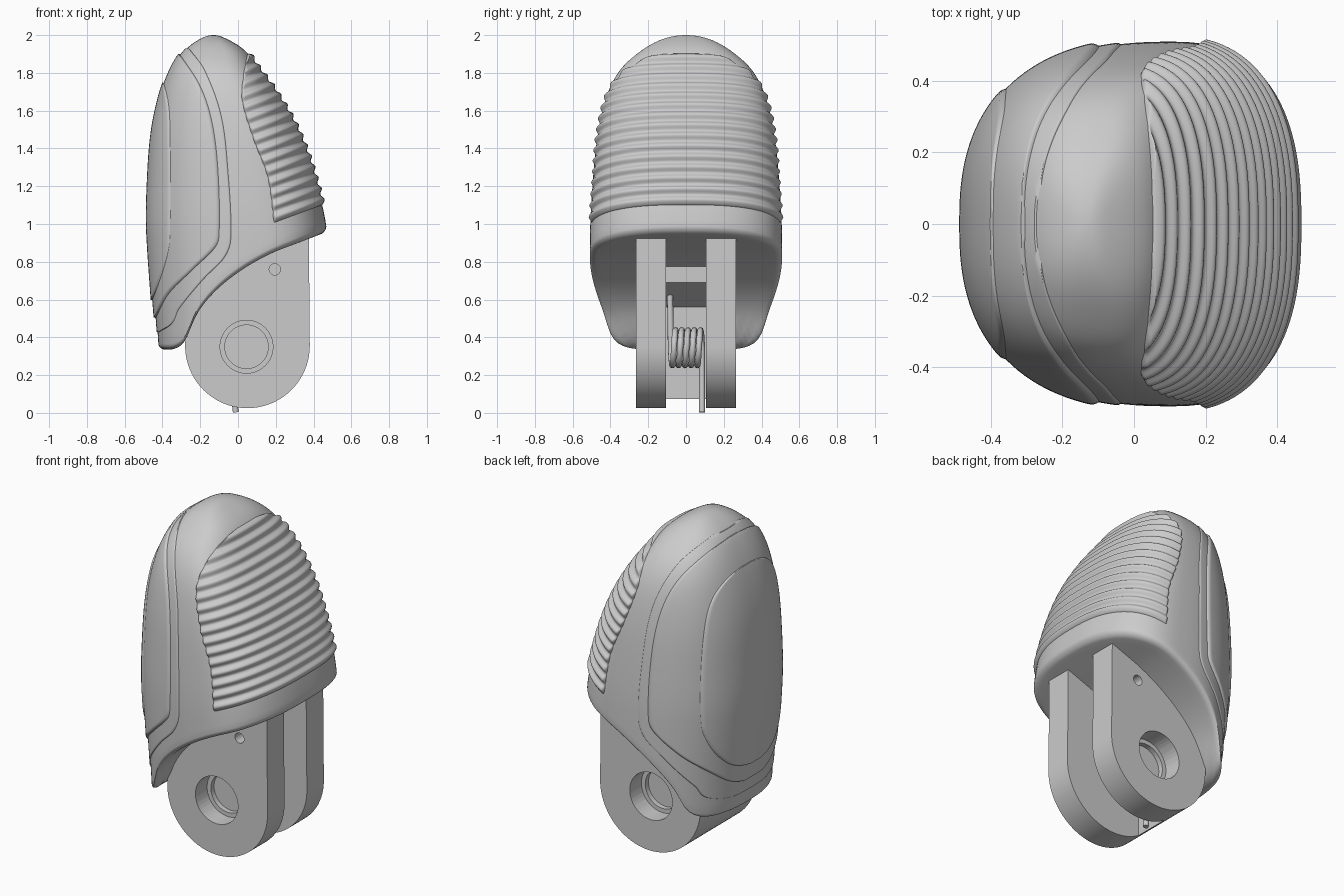
import bpy, bmesh, math
from mathutils import Vector

if "Cube" in bpy.data.objects:
    bpy.data.objects.remove(bpy.data.objects["Cube"])

grey = bpy.data.materials.new("plain_grey")
grey.use_nodes = True
colour = (0.6, 0.6, 0.6, 1)
grey.diffuse_color = colour
grey.node_tree.nodes["Principled BSDF"].inputs["Base Color"].default_value = colour


def interp(keys, t):
    """Smooth curve through (t, value, ...) keys."""
    keys = sorted(keys)
    t = min(max(t, keys[0][0]), keys[-1][0])
    i = 0
    while i < len(keys) - 2 and t > keys[i + 1][0]:
        i += 1
    a, b = keys[i], keys[i + 1]
    p, n = keys[max(i - 1, 0)], keys[min(i + 2, len(keys) - 1)]
    d = b[0] - a[0]
    f = (t - a[0]) / d
    out = []
    for k in range(1, len(a)):
        m0 = (b[k] - p[k]) / (b[0] - p[0]) * d
        m1 = (n[k] - a[k]) / (n[0] - a[0]) * d
        out.append((2*f**3 - 3*f**2 + 1) * a[k] + (f**3 - 2*f**2 + f) * m0
                   + (3*f**2 - 2*f**3) * b[k] + (f**3 - f**2) * m1)
    return out


# Body sections: height, left x, right x, half depth
SECTIONS = [(2, -.13, -.13, 0), (1.98, -.2, -.06, .12), (1.915, -.285, .04, .24),
            (1.82, -.345, .11, .345), (1.69, -.395, .205, .415), (1.475, -.44, .325, .465),
            (1.2, -.46, .42, .495), (.95, -.462, .472, .508), (.34, -.42, .5, .508)]
SECTIONS = [(math.sqrt(2 - s[0]), *s[1:]) for s in SECTIONS]
LOWER_EDGE = [(-.42, .336), (-.336, .34), (-.28, .384), (-.22, .52), (-.125, .64),
              (.01, .75), (.167, .84), (.326, .903), (.475, .96)]
POWER = 2.5


def section(z):
    left, right, depth = interp(SECTIONS, math.sqrt(max(2 - z, 0)))
    mid = left + .6 * (right - left)
    return mid, max(mid - left, 1e-4), max(right - mid, 1e-4), max(depth, 1e-4)


def skin(phi, z):
    """Point on the body at a given angle and height."""
    mid, left, right, depth = section(z)
    c, s = math.cos(phi), math.sin(phi)
    r = (abs(c / (right if c > 0 else left))**POWER + abs(s / depth)**POWER)**(-1 / POWER)
    return Vector((mid + r * c, r * s, z))


def skin_normal(phi, z):
    e = .004
    u = skin(phi + e, z) - skin(phi - e, z)
    v = skin(phi, z + e) - skin(phi, z - e)
    return u.cross(v).normalized()


def finish(name, bm, angle=40):
    mesh = bpy.data.meshes.new(name)
    bm.to_mesh(mesh)
    bm.free()
    ob = bpy.data.objects.new(name, mesh)
    bpy.context.collection.objects.link(ob)
    mesh.materials.append(grey)
    smooth(ob, angle)
    return ob


def smooth(ob, angle):
    bpy.ops.object.select_all(action='DESELECT')
    ob.select_set(True)
    bpy.context.view_layer.objects.active = ob
    bpy.ops.object.shade_smooth_by_angle(angle=math.radians(angle))


def grid(name, rows, angle=40):
    """Surface from rows of points, merged where they meet."""
    bm = bmesh.new()
    vs = [[bm.verts.new(p) for p in row] for row in rows]
    for a, b in zip(vs, vs[1:]):
        for i in range(len(a) - 1):
            bm.faces.new((a[i], a[i + 1], b[i + 1], b[i]))
    bmesh.ops.remove_doubles(bm, verts=bm.verts, dist=1e-5)
    return finish(name, bm, angle)


# Body shell with a rounded, sweeping lower rim
def lower(x):
    return interp(LOWER_EDGE, x)[0]


RIM = .03
columns = []
for i in range(129):
    phi = math.tau * i / 128
    z0 = .7
    for _ in range(25):
        z0 = .5 * z0 + .5 * (lower(skin(phi, z0).x) + RIM)
    base = skin(phi, z0)
    col = []
    turns = [math.pi / 2 * k / 6 for k in range(6)]
    steps = [(k / 12 * .93, 0) for k in range(12)]
    steps += [(1 - .07 * (1 - math.sin(t)), RIM * (1 - math.cos(t))) for t in turns]
    for k, rise in steps:
        x = .08 + (base.x - .08) * k
        col.append(Vector((x, base.y * k, lower(x) + rise)))
    q0 = math.sqrt(2 - z0)
    col += [skin(phi, 2 - (q0 * (1 - j / 64))**2) for j in range(65)]
    columns.append(col)
grid("body_shell", list(zip(*columns)))


def patch(name, edge, side, low, high, height, tilt=0, ribs=0, soft=.012):
    """Raised plate on the body, bounded by an edge curve x(z)."""
    def half_angle(z):
        mid, left, right, depth = section(z)
        dx = interp(edge, z)[0] - mid
        u = min(abs(dx) / (right if dx > 0 else left), 1)
        return math.atan2(depth * (1 - u**POWER)**(1 / POWER), side * dx)

    centre = 0 if side > 0 else math.pi
    rows = []
    for j in range(161):
        w = low + (high - low) * j / 160
        row = []
        for i in range(73):
            s = math.sin(math.pi * (i / 72 - .5))
            z = w
            for _ in range(16 if tilt else 0):
                z = .5 * z + .5 * (w + tilt * skin(centre + s * half_angle(z), z).x)
            span = half_angle(z)
            phi = centre + s * span
            d = min(w - low, high - w, (1 - abs(s)) * span * .45)
            full = height
            if ribs:
                full += .008 * math.cos(math.tau * (w - low - ribs / 2) / ribs)
            f = min(max(d / soft, 0), 1)
            off = -.012 + (full + .012) * math.sqrt(f * (2 - f))
            row.append(skin(phi, z) + skin_normal(phi, z) * off)
        rows.append(row)
    return grid(name, rows, 50)


# Ribbed grip on the right side
patch("ribbed_grip", [(1.0, .19), (1.25, .155), (1.45, .08), (1.66, .02), (1.8, .03), (1.92, .055)],
      1, .932, 1.886, .012, tilt=.37, ribs=.0636)

# Layered cover on the left side
patch("cover_border", [(.42, -.43), (.47, -.35), (.55, -.31), (.71, -.177), (.82, -.07), (.92, -.034),
                       (1.29, -.05), (1.58, -.087), (1.82, -.177), (1.94, -.267)],
      -1, .42, 1.935, .005)
patch("cover_panel", [(.48, -.44), (.63, -.36), (.76, -.23), (.876, -.114), (.945, -.093),
                      (1.29, -.1), (1.555, -.135), (1.74, -.2), (1.905, -.31)],
      -1, .48, 1.91, .016, soft=.025)
patch("cover_oval", [(.57, -.45), (.66, -.41), (.79, -.365), (.92, -.34), (1.5, -.34), (1.65, -.352), (1.78, -.39)],
      -1, .57, 1.77, .024, soft=.03)


# Forked base
def prism(name, outline, half):
    bm = bmesh.new()
    face = bm.faces.new([bm.verts.new((x, -half, z)) for x, z in outline])
    new = bmesh.ops.extrude_face_region(bm, geom=[face])["geom"]
    bmesh.ops.translate(bm, vec=(0, 2 * half, 0), verts=[v for v in new if isinstance(v, bmesh.types.BMVert)])
    bmesh.ops.recalc_face_normals(bm, faces=bm.faces)
    return finish(name, bm, 30)


def cut(target, cutter):
    mod = target.modifiers.new("cut", 'BOOLEAN')
    mod.operation, mod.object, mod.solver = 'DIFFERENCE', cutter, 'EXACT'
    bpy.context.view_layer.objects.active = target
    bpy.ops.object.modifier_apply(modifier=mod.name)
    bpy.data.objects.remove(cutter)


def drill(target, x, z, radius, depth, sides=48):
    for sign in (-1, 1):
        bpy.ops.mesh.primitive_cylinder_add(vertices=sides, radius=radius, depth=2 * depth,
                                            location=(x, sign * .265, z), rotation=(math.pi / 2, 0, 0))
        cut(target, bpy.context.object)


arc = [math.pi * (1 + k / 40) for k in range(41)]
outline = [(.05 + .33 * math.cos(a), .355 + .33 * math.sin(a)) for a in arc]
outline += [(.375, .95), (.3, 1), (-.2, .8), (-.28, .5)]
fork = prism("forked_base", outline, .265)
cut(fork, prism("slot", [(-.12, -.1), (.6, -.1), (.6, 1.2), (.12, 1.2), (.12, .82),
                         (.05, .82), (.05, .69), (-.12, .56)], .105))
drill(fork, .045, .35, .14, .11)
drill(fork, .045, .35, .115, .14)
drill(fork, .195, .76, .03, .1, 24)
smooth(fork, 30)

# Torsion spring with one leg up and one leg down
TURNS = 5
path = [(-.05, -.085, .665)]
for k in range(TURNS * 24 + 1):
    a = math.pi + math.tau * k / 24
    path.append((.045 + .093 * math.cos(a), -.08 + .165 * k / (TURNS * 24), .345 + .093 * math.sin(a)))
path.append((-.012, .085, .003))
curve = bpy.data.curves.new("spring", 'CURVE')
curve.dimensions = '3D'
curve.bevel_depth = .016
curve.bevel_resolution = 3
curve.use_fill_caps = True
line = curve.splines.new('POLY')
line.points.add(len(path) - 1)
for point, co in zip(line.points, path):
    point.co = (*co, 1)
curve.materials.append(grey)
spring = bpy.data.objects.new("spring", curve)
bpy.context.collection.objects.link(spring)
